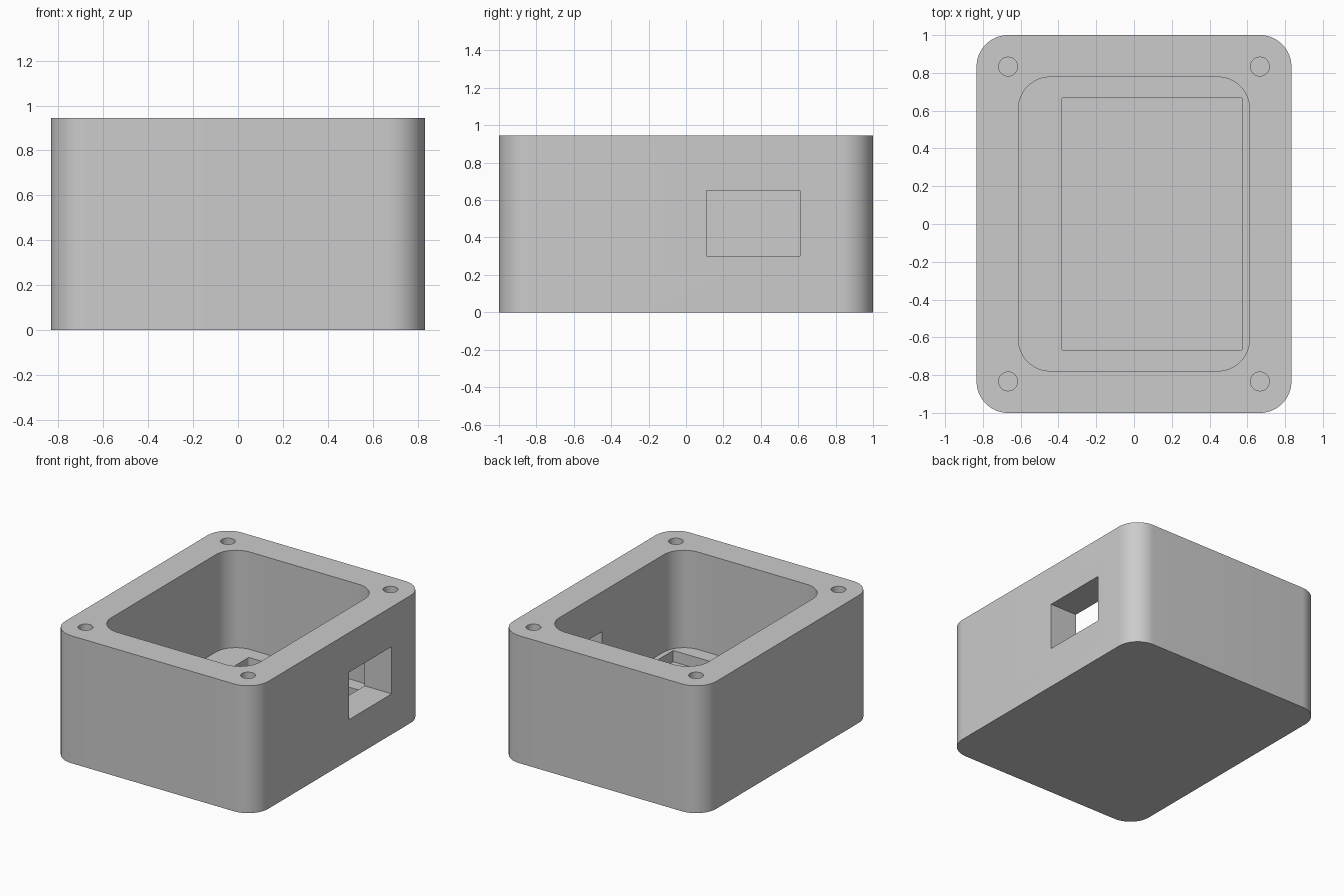
import bpy, bmesh, math

if "Cube" in bpy.data.objects:
    bpy.data.objects.remove(bpy.data.objects["Cube"])

U = 1 / 18                      # design unit
HEIGHT = 17 * U

grey = bpy.data.materials.new("plain grey")
grey.diffuse_color = (0.6, 0.6, 0.6, 1)
grey.use_nodes = True
grey.node_tree.nodes["Principled BSDF"].inputs["Base Color"].default_value = grey.diffuse_color


def rounded_outline(w, d, r, n):
    """Counter-clockwise rectangle outline with rounded corners."""
    pts = []
    for i, (sx, sy) in enumerate([(1, 1), (-1, 1), (-1, -1), (1, -1)]):
        for k in range(n + 1):
            a = math.pi / 2 * (i + k / n)
            pts.append((sx * (w / 2 - r) + r * math.cos(a),
                        sy * (d / 2 - r) + r * math.sin(a)))
    return pts


def circle_outline(r, n=32):
    return [(r * math.cos(2 * math.pi * k / n), r * math.sin(2 * math.pi * k / n))
            for k in range(n)]


def prism(name, outline, z0, z1, x=0, y=0):
    """Upright solid with the given outline."""
    bm = bmesh.new()
    base = bm.faces.new([bm.verts.new((px + x, py + y, z0)) for px, py in outline])
    ext = bmesh.ops.extrude_face_region(bm, geom=[base])
    for v in ext["geom"]:
        if isinstance(v, bmesh.types.BMVert):
            v.co.z = z1
    bmesh.ops.recalc_face_normals(bm, faces=bm.faces)
    mesh = bpy.data.meshes.new(name)
    bm.to_mesh(mesh)
    bm.free()
    mesh.materials.append(grey)
    obj = bpy.data.objects.new(name, mesh)
    bpy.context.collection.objects.link(obj)
    return obj


# Solid case body
body = prism("case_body", rounded_outline(30 * U, 36 * U, 3 * U, 16), 0, HEIGHT)

# Main cavity, floor recess and side opening
cutters = [
    prism("cavity_cutter", rounded_outline(22 * U, 28 * U, 3 * U, 16), 4 * U, HEIGHT + 0.2),
    prism("recess_cutter", rounded_outline(0.955, 1.34, 0.008, 3), 2.5 * U, 0.4, x=0.096),
    prism("side_opening_cutter", [(0.5, 0.11), (1, 0.11), (1, 0.61), (0.5, 0.61)], 0.30, 0.65),
]

# Blind screw holes in the four corners
for sx in (-1, 1):
    for sy in (-1, 1):
        cutters.append(prism("screw_hole_cutter", circle_outline(0.05),
                             HEIGHT - 0.5, HEIGHT + 0.2, sx * 12 * U, sy * 15 * U))

for cutter in cutters:
    cutter.hide_render = True
    mod = body.modifiers.new(cutter.name, 'BOOLEAN')
    mod.operation = 'DIFFERENCE'
    mod.solver = 'EXACT'
    mod.object = cutter

# Bake the cuts and discard the cutters
bpy.context.view_layer.objects.active = body
body.select_set(True)
for mod in list(body.modifiers):
    bpy.ops.object.modifier_apply(modifier=mod.name)
for cutter in cutters:
    bpy.data.objects.remove(cutter, do_unlink=True)

# Smooth rounded corners, crisp edges
bpy.ops.object.shade_smooth_by_angle(angle=math.radians(30))
